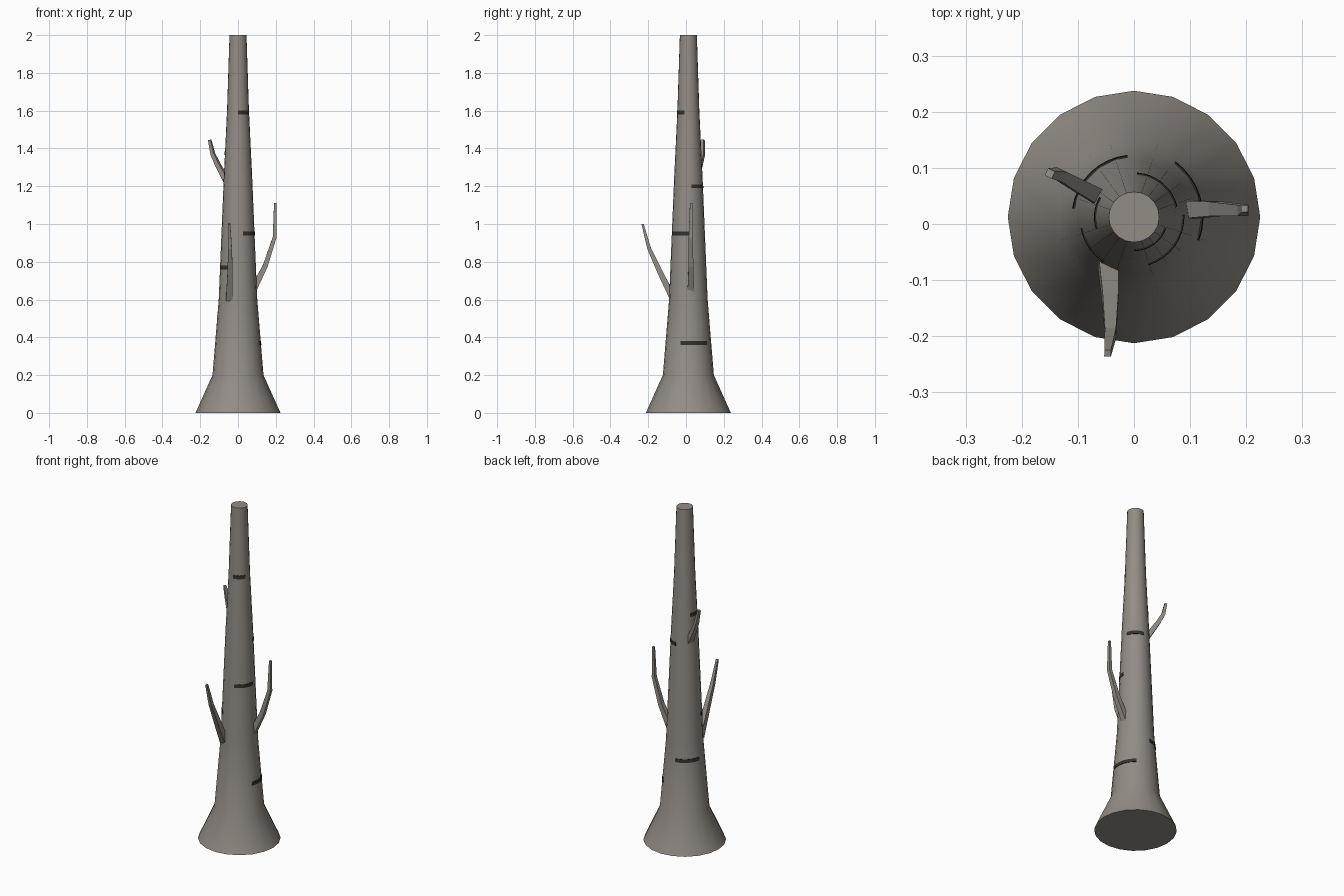
import bpy, bmesh
from math import sin, cos, radians, tau
from mathutils import Vector

if "Cube" in bpy.data.objects:
    bpy.data.objects.remove(bpy.data.objects["Cube"])

CY = 0.0125   # trunk axis offset in y
PROFILE = [(0, 0.225), (0.2, 0.135), (0.6, 0.102), (1.25, 0.075), (1.6, 0.058), (2.0, 0.045)]


def material(name, color):
    m = bpy.data.materials.new(name)
    m.diffuse_color = (*color, 1)
    m.use_nodes = True
    m.node_tree.nodes["Principled BSDF"].inputs["Base Color"].default_value = m.diffuse_color
    return m


BARK = material("bark", (0.29, 0.265, 0.235))
DARK = material("dark_bark", (0.035, 0.03, 0.025))


def loft(name, rings, mat, smooth=False):
    """Skin a list of equal closed rings and cap both ends."""
    bm = bmesh.new()
    rows = [[bm.verts.new(p) for p in ring] for ring in rings]
    n = len(rows[0])
    for a, b in zip(rows, rows[1:]):
        for i in range(n):
            j = (i + 1) % n
            bm.faces.new((a[i], a[j], b[j], b[i]))
    bm.faces.new(rows[0][::-1])
    bm.faces.new(rows[-1])
    bmesh.ops.recalc_face_normals(bm, faces=bm.faces)
    me = bpy.data.meshes.new(name)
    bm.to_mesh(me)
    bm.free()
    me.materials.append(mat)
    ob = bpy.data.objects.new(name, me)
    bpy.context.collection.objects.link(ob)
    if smooth:
        bpy.context.view_layer.objects.active = ob
        ob.select_set(True)
        bpy.ops.object.shade_smooth_by_angle()
        ob.select_set(False)
    return ob


def polar(r, a, z):
    return Vector((r * cos(a), CY + r * sin(a), z))


def trunk_radius(z):
    for (z0, r0), (z1, r1) in zip(PROFILE, PROFILE[1:]):
        if z <= z1:
            return r0 + (r1 - r0) * (z - z0) / (z1 - z0)
    return PROFILE[-1][1]


# Tapered trunk with flared foot
loft("trunk", [[polar(r, tau * i / 20, z) for i in range(20)] for z, r in PROFILE], BARK, True)


# Square-section bent branches
def branch(name, pts, sizes):
    pts = [Vector(p) for p in pts]
    out = pts[-1] - pts[0]
    side = Vector((-out.y, out.x, 0)).normalized()
    rings = []
    for i, (p, s) in enumerate(zip(pts, sizes)):
        t = (pts[min(i + 1, len(pts) - 1)] - pts[max(i - 1, 0)]).normalized()
        up = t.cross(side)
        rings.append([p + s * (side * u + up * v) for u, v in ((1, 1), (-1, 1), (-1, -1), (1, -1))])
    loft(name, rings, BARK)


branch("branch_right", [(0.07, 0.025, 0.63), (0.145, 0.027, 0.78), (0.194, 0.024, 0.93), (0.197, 0.027, 1.11)],
       [0.018, 0.013, 0.010, 0.006])
branch("branch_front", [(-0.046, -0.065, 0.60), (-0.042, -0.135, 0.74), (-0.042, -0.195, 0.87), (-0.047, -0.23, 1.0)],
       [0.018, 0.014, 0.010, 0.006])
branch("branch_back_left", [(-0.055, 0.045, 1.22), (-0.105, 0.072, 1.31), (-0.133, 0.088, 1.37), (-0.15, 0.09, 1.445)],
       [0.015, 0.012, 0.010, 0.007])

# Dark bark marks: thin arcs hugging the trunk (height, start and end angle)
MARKS = [(0.37, -20, 53), (0.52, 96, 172), (0.77, -168, -124), (0.95, -73, 2),
         (1.2, 13, 86), (1.375, 150, 198), (1.59, -89, -20)]
for k, (z, a0, a1) in enumerate(MARKS):
    rings = []
    for i in range(9):
        a = radians(a0 + (a1 - a0) * i / 8)
        lo, hi = z - 0.01, z + 0.01
        rings.append([polar(trunk_radius(h) + d, a, h) for h, d in
                      ((lo, -0.004), (lo, 0.002), (hi, 0.002), (hi, -0.004))])
    loft(f"bark_mark_{k + 1}", rings, DARK)
